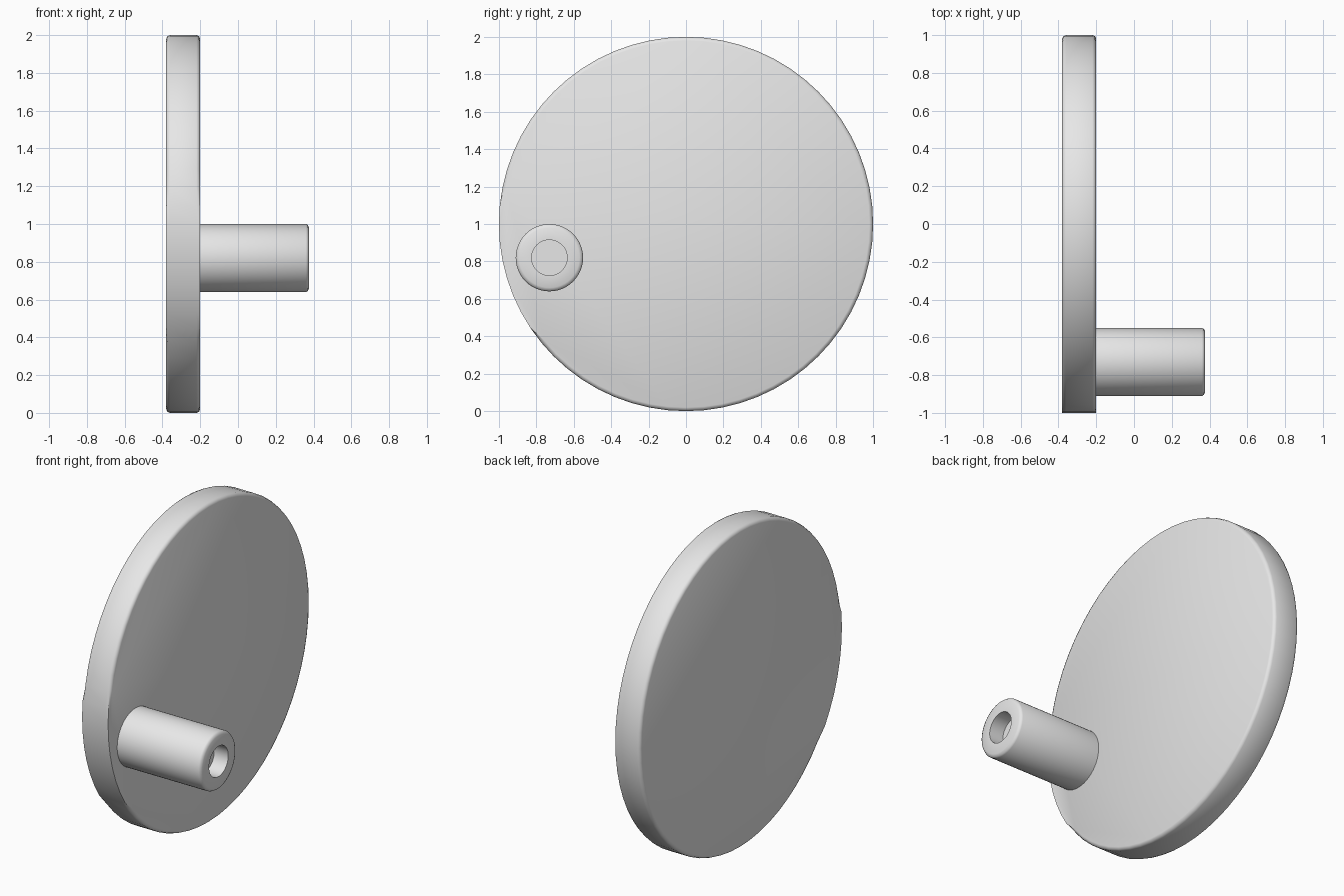
import bpy, bmesh, math

if "Cube" in bpy.data.objects:
    bpy.data.objects.remove(bpy.data.objects["Cube"])

grey = bpy.data.materials.new("light grey")
grey.diffuse_color = (0.8, 0.8, 0.8, 1)
grey.use_nodes = True
grey.node_tree.nodes["Principled BSDF"].inputs["Base Color"].default_value = grey.diffuse_color


def lathe(name, rings, cy, cz, n, square=()):
    """Closed solid turned about an x-parallel axis.
    rings: (x, radius); segments listed in square keep the full radius (no bevel)."""
    bm = bmesh.new()
    full = max(r for _, r in rings)
    loops = []
    for x, r in rings:
        loop = []
        for k in range(n):
            a = 2 * math.pi * k / n
            rad = full if k in square else r
            loop.append(bm.verts.new((x, cy + rad * math.cos(a), cz + rad * math.sin(a))))
        loops.append(loop)
    for a, b in zip(loops, loops[1:]):
        for k in range(n):
            j = (k + 1) % n
            bm.faces.new((a[k], a[j], b[j], b[k]))
    bm.faces.new(loops[0])
    bm.faces.new(loops[-1])
    bmesh.ops.recalc_face_normals(bm, faces=bm.faces)
    mesh = bpy.data.meshes.new(name)
    bm.to_mesh(mesh)
    bm.free()
    mesh.materials.append(grey)
    ob = bpy.data.objects.new(name, mesh)
    bpy.context.collection.objects.link(ob)
    bpy.ops.object.select_all(action='DESELECT')
    ob.select_set(True)
    bpy.context.view_layer.objects.active = ob
    bpy.ops.object.shade_smooth_by_angle(angle=math.radians(50))
    return ob


# Disc with bevelled rim; the bevel is interrupted on the rim beside the pin
X0, X1, B = -0.38, -0.20, 0.02
lathe("disc",
      [(X0, 1 - B), (X0 + 0.006, 1 - 0.006), (X0 + B, 1.0),
       (X1 - B, 1.0), (X1 - 0.006, 1 - 0.006), (X1, 1 - B)],
      0, 1, 64, square=range(31, 39))

# Off-centre pin with a bevelled tip and a blind hole in its end
lathe("crank_pin",
      [(X1 - 0.02, 0.18), (0.36, 0.18), (0.37, 0.174), (0.377, 0.16),
       (0.377, 0.095), (0.28, 0.095)],
      -0.73, 0.82, 48)
